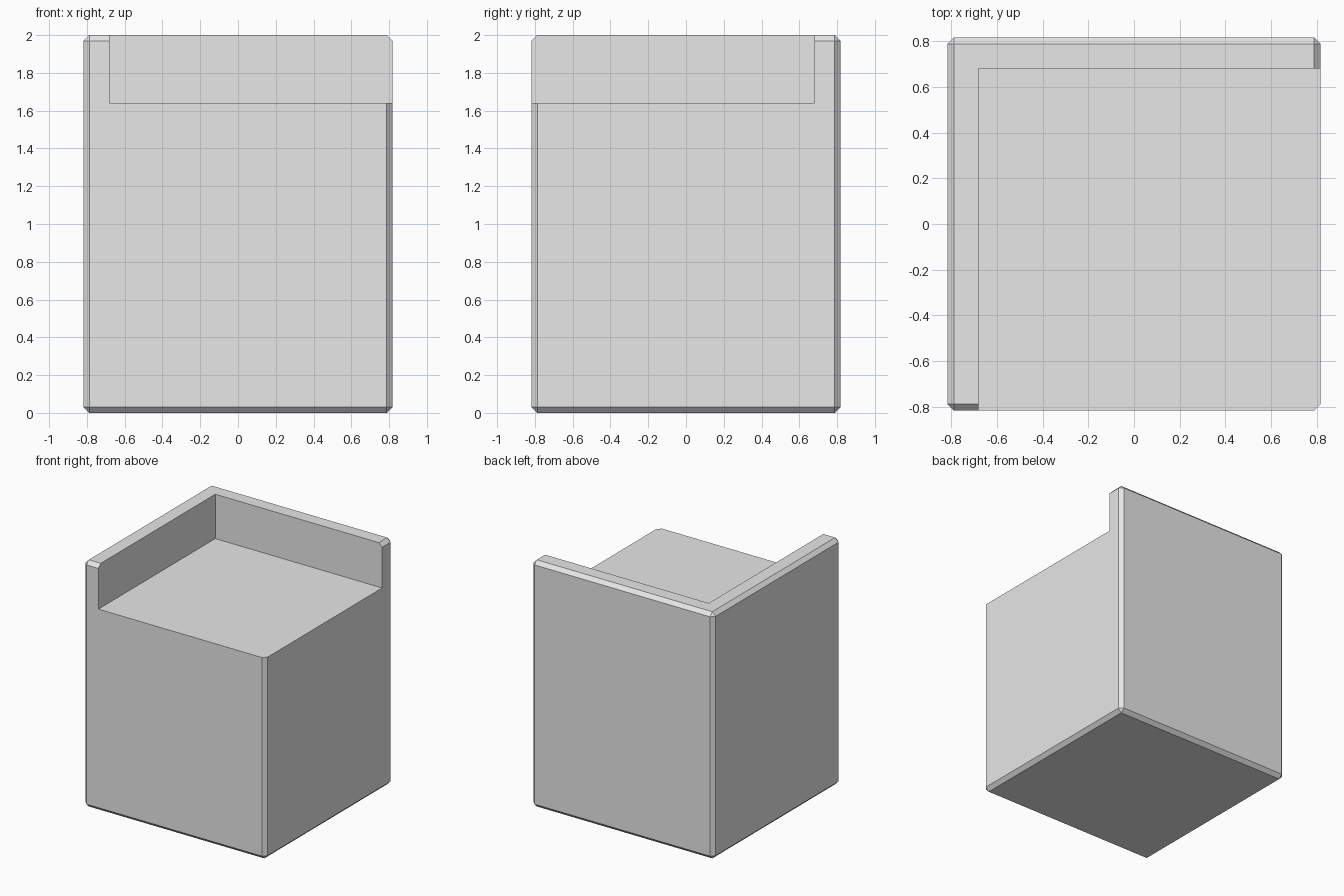
import bpy
import bmesh
from mathutils import Matrix, Vector

if "Cube" in bpy.data.objects:
    bpy.data.objects.remove(bpy.data.objects["Cube"], do_unlink=True)

HALF, HEIGHT = 0.817, 2.0      # outer size of the block
CHAMFER = 0.03
WALL, SEAT = 0.68, 1.64        # inner wall position and seat height

grey = bpy.data.materials.new("light grey")
grey.use_nodes = True
grey.diffuse_color = (0.8, 0.8, 0.8, 1)
grey.node_tree.nodes["Principled BSDF"].inputs["Base Color"].default_value = (0.8, 0.8, 0.8, 1)


def box(name, low, high, chamfer=0):
    """Box between two corners, with optional flat chamfers."""
    low, high = Vector(low), Vector(high)
    bm = bmesh.new()
    matrix = Matrix.Translation((low + high) / 2) @ Matrix.Diagonal((*(high - low), 1))
    bmesh.ops.create_cube(bm, size=1, matrix=matrix)
    if chamfer:
        bmesh.ops.bevel(bm, geom=bm.edges[:], offset=chamfer, segments=1,
                        affect='EDGES', profile=0.5)
    mesh = bpy.data.meshes.new(name)
    bm.to_mesh(mesh)
    bm.free()
    mesh.materials.append(grey)
    obj = bpy.data.objects.new(name, mesh)
    bpy.context.collection.objects.link(obj)
    return obj


# Chamfered block
seat = box("corner_seat", (-HALF, -HALF, 0), (HALF, HALF, HEIGHT), CHAMFER)

# Notch that leaves low walls along the back and the right side
cutter = box("seat_cutter", (-WALL, -1, SEAT), (1, WALL, HEIGHT + 1))
cutter.hide_render = True
cut = seat.modifiers.new("seat notch", 'BOOLEAN')
cut.operation = 'DIFFERENCE'
cut.solver = 'EXACT'
cut.object = cutter

bpy.ops.object.select_all(action='DESELECT')
seat.select_set(True)
bpy.context.view_layer.objects.active = seat
bpy.ops.object.modifier_apply(modifier=cut.name)
bpy.data.objects.remove(cutter, do_unlink=True)
